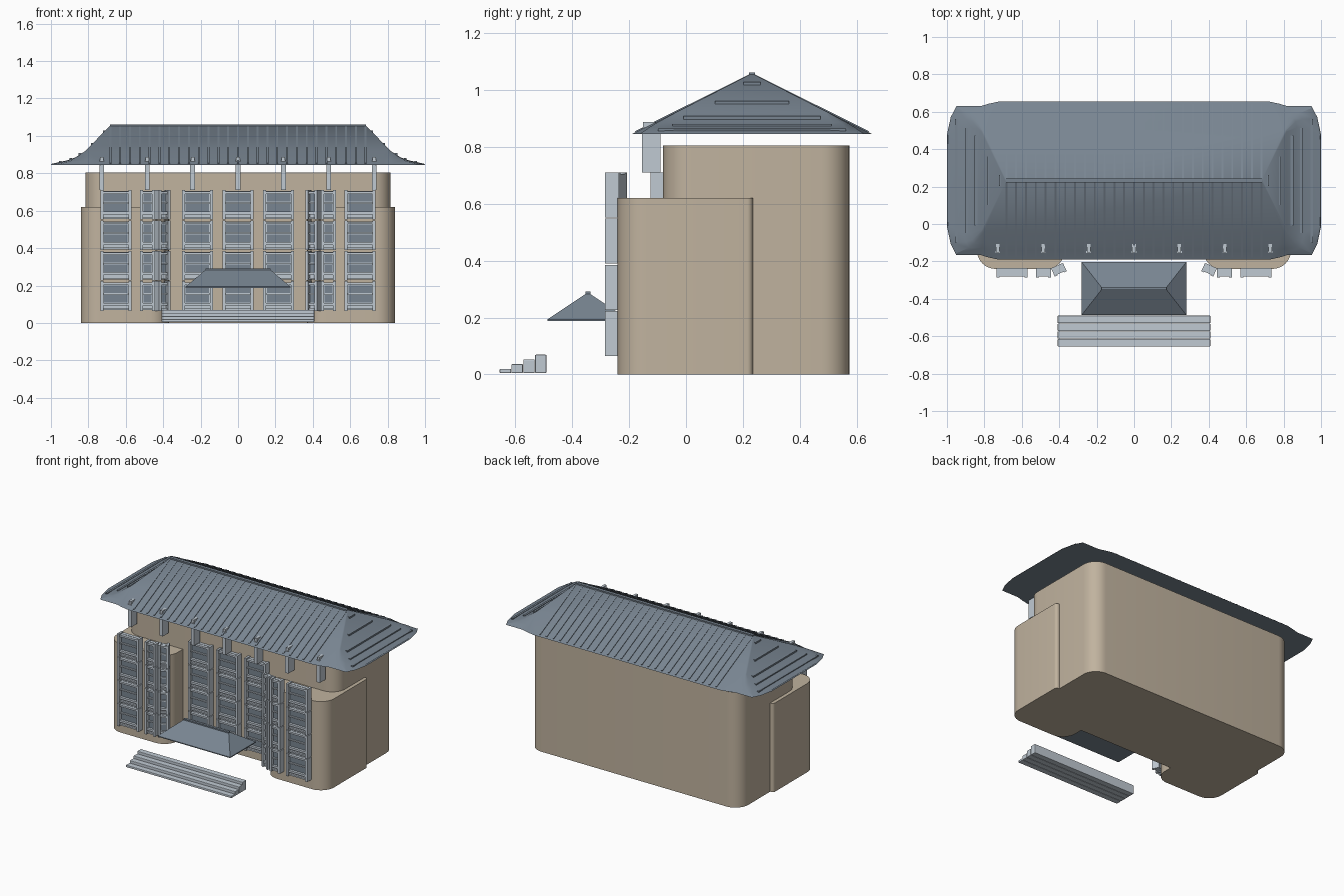
import bpy, bmesh
from math import radians, sin, cos, pi, atan2, hypot
from mathutils import Matrix, Vector

cube = bpy.data.objects.get("Cube")
if cube:
    bpy.data.objects.remove(cube, do_unlink=True)


def material(name, rgb):
    m = bpy.data.materials.new(name)
    m.use_nodes = True
    m.diffuse_color = (*rgb, 1)
    m.node_tree.nodes["Principled BSDF"].inputs["Base Color"].default_value = (*rgb, 1)
    return m


BEIGE = material("beige wall", (0.53, 0.45, 0.345))
SLATE = material("slate", (0.19, 0.235, 0.285))
LIGHT = material("light trim", (0.53, 0.59, 0.65))


def finish(name, bm, mat, smooth=False, matrix=None):
    if matrix:
        bm.transform(matrix)
    bmesh.ops.recalc_face_normals(bm, faces=bm.faces)
    me = bpy.data.meshes.new(name)
    bm.to_mesh(me)
    bm.free()
    me.materials.append(mat)
    ob = bpy.data.objects.new(name, me)
    bpy.context.collection.objects.link(ob)
    if smooth:
        bpy.ops.object.select_all(action="DESELECT")
        bpy.context.view_layer.objects.active = ob
        ob.select_set(True)
        bpy.ops.object.shade_smooth_by_angle(angle=radians(30))
    return ob


def add_box(bm, x0, x1, y0, y1, z0, z1, matrix=Matrix()):
    place = Matrix.Translation(((x0 + x1) / 2, (y0 + y1) / 2, (z0 + z1) / 2))
    size = Matrix.Diagonal((x1 - x0, y1 - y0, z1 - z0, 1))
    bmesh.ops.create_cube(bm, size=1, matrix=matrix @ place @ size)


def loft(bm, rings):
    """Skin a stack of closed rings and cap both ends."""
    loops = [[bm.verts.new(p) for p in ring] for ring in rings]
    n = len(loops[0])
    for a, b in zip(loops, loops[1:]):
        for i in range(n):
            j = (i + 1) % n
            bm.faces.new((a[i], a[j], b[j], b[i]))
    bm.faces.new(loops[0][::-1])
    bm.faces.new(loops[-1])
    bmesh.ops.remove_doubles(bm, verts=bm.verts, dist=0.0005)


def rounded_block(name, x0, x1, y0, y1, top, r_front, r_back):
    corners = ((x1, y1, r_back, -1, -1), (x0, y1, r_back, 1, -1),
               (x0, y0, r_front, 1, 1), (x1, y0, r_front, -1, 1))
    outline = []
    for k, (x, y, r, sx, sy) in enumerate(corners):
        for s in range(9):
            a = k * pi / 2 + s * pi / 16
            outline.append((x + sx * r + r * cos(a), y + sy * r + r * sin(a)))
    bm = bmesh.new()
    loft(bm, [[(x, y, z) for x, y in outline] for z in (0, top)])
    return finish(name, bm, BEIGE, True)


# Walls: main hall and two lower front wings
rounded_block("main_hall", -0.815, 0.815, -0.08, 0.575, 0.805, 0.1, 0.1)
rounded_block("left_wing", 0.37, 0.84, -0.24, 0.235, 0.62, 0.1, 0.02)
rounded_block("right_wing", -0.84, -0.37, -0.24, 0.235, 0.62, 0.1, 0.02)

# Main roof: hipped, with flared and clipped corners
ROOF_Y, EAVE, RIDGE, DEPTH = 0.232, 0.845, 1.055, 0.423
corner = [(1, 0.58), (0.98, 0.8), (0.95, 0.94), (0.82, 0.94), (0.78, 0.97), (0.72, 1)]


def roof_ring(z, hx, hy, sharp):
    q = [((fx + (1 - fx) * sharp) * hx, (fy + (1 - fy) * sharp) * hy) for fx, fy in corner]
    pts = q + [(-x, y) for x, y in q[::-1]]
    pts += [(-x, -y) for x, y in pts]
    return [(x, y + ROOF_Y, z) for x, y in pts]


def half_depth(z):
    return max(0.006, DEPTH * (RIDGE - z) / (RIDGE - EAVE))


bm = bmesh.new()
rings = [roof_ring(EAVE, 1, DEPTH, 0)]
for z, hx, sharp in ((0.851, 0.995, 0.02), (0.87, 0.91, 0.4), (0.885, 0.87, 0.6),
                     (0.92, 0.815, 0.9), (RIDGE, 0.685, 1)):
    rings.append(roof_ring(z, hx, half_depth(z), sharp))
loft(bm, rings)
finish("main_roof", bm, SLATE, True)

# Roof ribs down both long slopes, bars along the hipped ends, and the ridge cap
bm = bmesh.new()
pitch = atan2(RIDGE - EAVE, DEPTH)
length = hypot(RIDGE - EAVE, DEPTH)
for side in (0, pi):
    slope = (Matrix.Translation((0, ROOF_Y, RIDGE)) @ Matrix.Rotation(side, 4, "Z")
             @ Matrix.Rotation(pitch, 4, "X"))
    for i in range(-13, 14):
        x = i * 0.0525
        add_box(bm, x - 0.005, x + 0.005, -length + 0.015, -0.01, -0.006, 0.004, slope)
for x, half, z in ((0.95, 0.33, 0.86), (0.895, 0.28, 0.876), (0.845, 0.24, 0.903),
                   (0.78, 0.13, 0.957), (0.715, 0.03, 1.024)):
    for s in (-1, 1):
        add_box(bm, s * x - 0.007, s * x + 0.007, ROOF_Y - half, ROOF_Y + half, z - 0.006, z + 0.005)
finish("roof_ribs", bm, SLATE)
bm = bmesh.new()
add_box(bm, -0.685, 0.685, ROOF_Y - 0.011, ROOF_Y + 0.011, 1.045, 1.062)
finish("ridge_cap", bm, SLATE)

# Entrance canopy
bm = bmesh.new()
loft(bm, [[(sx * hx, -0.345 + sy * hy, z) for sx, sy in ((1, 1), (-1, 1), (-1, -1), (1, -1))]
          for z, hx, hy in ((0.188, 0.28, 0.142), (0.194, 0.28, 0.142), (0.283, 0.175, 0.008))])
add_box(bm, -0.175, 0.175, -0.354, -0.336, 0.276, 0.291)
finish("entrance_canopy", bm, SLATE)

# Entrance steps
for i in range(4):
    bm = bmesh.new()
    y = -0.655 + i * 0.0415
    add_box(bm, -0.408, 0.408, y, y + 0.04, 0.005, 0.02 + i * 0.0165)
    step = finish(f"step_{i + 1}", bm, LIGHT)
    bevel = step.modifiers.new("soft_edges", "BEVEL")
    bevel.width = 0.003
    bevel.segments = 2

# Eave posts reaching through the roof
bm = bmesh.new()
for i in range(-3, 4):
    x = i * 0.243
    add_box(bm, x - 0.0125, x + 0.0125, -0.155, -0.09, 0.71, 0.868)
    add_box(bm, x - 0.0095, x + 0.0095, -0.152, -0.105, 0.868, 0.887)
finish("eave_posts", bm, LIGHT)


# Window columns: four storeys of frames with recessed twin panes
def window_column(name, width, matrix):
    frame, panes = bmesh.new(), bmesh.new()
    h = width / 2
    p = 0.016
    for k in range(4):
        z = 0.065 + k * 0.1625
        add_box(frame, -h, h, -0.02, 0.004, z + 0.004, z + 0.152)
        for s in (-1, 1):
            x = s * (h - p / 2)
            add_box(frame, x - p / 2, x + p / 2, -0.045, 0.004, z, z + 0.158)
        for lo, hi, front in ((0.004, 0.014, 0.034), (0.028, 0.042, 0.04),
                              (0.086, 0.094, 0.034), (0.138, 0.15, 0.04)):
            add_box(frame, -h + p, h - p, -front, 0, z + lo, z + hi)
        for lo, hi in ((0.044, 0.084), (0.096, 0.136)):
            add_box(panes, -h + p + 0.003, h - p - 0.003, -0.026, -0.018, z + lo, z + hi)
    finish(name + "_frame", frame, LIGHT, matrix=matrix)
    finish(name + "_panes", panes, SLATE, matrix=matrix)


for label, x in (("right", -0.2175), ("middle", 0), ("left", 0.2175)):
    window_column(f"hall_window_{label}", 0.165, Matrix.Translation((x, -0.08, 0)))
for label, s in (("right", -1), ("left", 1)):
    window_column(f"wing_window_{label}", 0.165, Matrix.Translation((s * 0.653, -0.24, 0)))
    window_column(f"inner_window_{label}", 0.08, Matrix.Translation((s * 0.483, -0.24, 0)))
    turn = Matrix.Translation((s * 0.41, -0.226, 0)) @ Matrix.Rotation(-s * radians(24), 4, "Z")
    window_column(f"corner_window_{label}", 0.07, turn)
